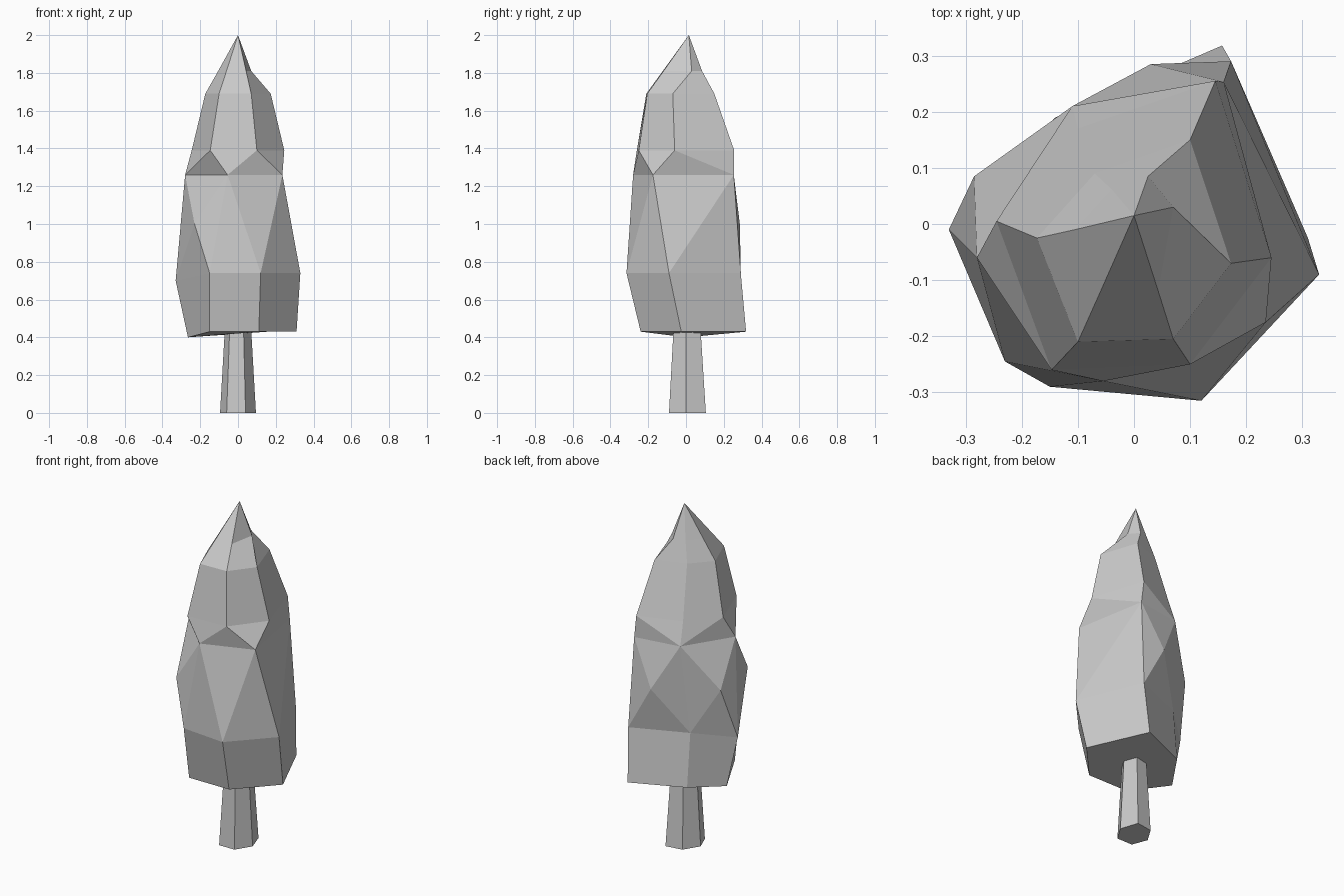
import bpy
import bmesh

cube = bpy.data.objects.get("Cube")
if cube:
    bpy.data.objects.remove(cube, do_unlink=True)

grey = bpy.data.materials.new("plain_grey")
grey.use_nodes = True
grey.diffuse_color = (0.6, 0.6, 0.6, 1)
grey.node_tree.nodes["Principled BSDF"].inputs["Base Color"].default_value = (0.6, 0.6, 0.6, 1)


def add_ring(bm, z, outline):
    return [bm.verts.new((x, y, z)) for x, y in outline]


def bridge(bm, lower, upper):
    """Join two rings of equal length with flat quads."""
    for i in range(len(lower)):
        j = (i + 1) % len(lower)
        bm.faces.new((lower[i], lower[j], upper[j], upper[i]))


def finish(bm, name):
    bmesh.ops.recalc_face_normals(bm, faces=bm.faces)
    mesh = bpy.data.meshes.new(name)
    bm.to_mesh(mesh)
    bm.free()
    mesh.materials.append(grey)
    obj = bpy.data.objects.new(name, mesh)
    bpy.context.scene.collection.objects.link(obj)
    return obj


# Trunk: tapered six-sided post
base = [(-.06, -.09), (.04, -.09), (.095, 0), (.06, .105), (-.04, .09), (-.095, 0)]
bm = bmesh.new()
foot = add_ring(bm, 0, base)
head = add_ring(bm, .45, [(x * .73, y * .73) for x, y in base])
bridge(bm, foot, head)
bm.faces.new(foot)
bm.faces.new(head)
finish(bm, "trunk")

# Canopy rings, from the underside to the tip
bm = bmesh.new()
hem = add_ring(bm, .43, [(-.15, -.24), (.11, -.24), (.31, -.025),
                         (.157, .318), (-.14, .19), (-.265, 0)])
hem[-1].co.z = .4
skirt = add_ring(bm, .74, [(-.15, -.29), (.12, -.315), (.33, -.09),
                           (.173, .29), (-.14, .16), (-.33, -.01)])
skirt[-1].co.z = .7
bulges = add_ring(bm, 1, [(-.23, -.245), (-.285, .085), (.03, .285)])
waist = add_ring(bm, 1.26, [(-.055, -.28), (.235, -.175), (.16, .253),
                            (-.11, .21), (-.28, -.06)])
chest = add_ring(bm, 1.39, [(-.147, -.26), (.1, -.25), (.245, -.06),
                            (.145, .255), (-.1, .17), (-.245, .005)])
shoulder = add_ring(bm, 1.69, [(-.1, -.21), (.07, -.205), (.173, -.07),
                               (.1, .15), (-.07, .09), (-.173, -.025)])
neck = add_ring(bm, 1.81, [(-.061, -.123), (.043, -.119), (.07, .03),
                           (.025, .085), (-.04, .062), (-.105, -.01)])
tip = bm.verts.new((0, .015, 2))

# Underside and regular bands
bm.faces.new(hem)
bridge(bm, hem, skirt)
bridge(bm, chest, shoulder)
bridge(bm, shoulder, neck)
for i in range(len(neck)):
    bm.faces.new((neck[i - 1], neck[i], tip))

# Faceted bands around the five-sided waist, one letter per corner
corner = dict(zip("abcdef", skirt))
corner.update(zip("WUV", bulges))
corner.update(zip("PQRST", waist))
corner.update(zip("ABCDEF", chest))
lower_band = "Pab PQb Qbc QRc Rcd RdV RSV Vde SVe SUe Uef STU TUf TWf Wfa TWP WPa"
upper_band = "ATP ABP BPQ BCQ CQR CDR DRS DES EFS FST FAT"
for facet in (lower_band + " " + upper_band).split():
    bm.faces.new([corner[c] for c in facet])
finish(bm, "canopy")
